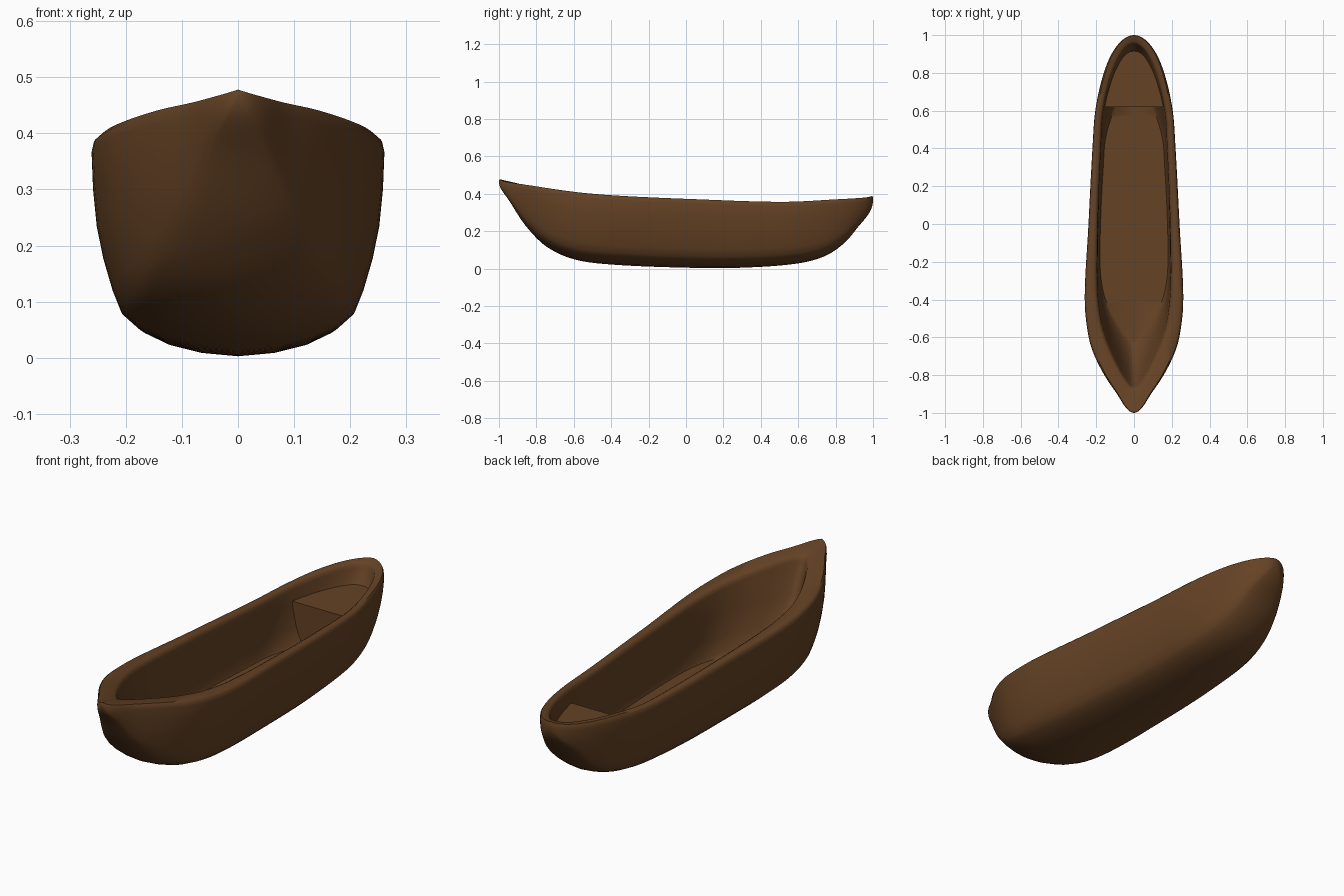
import bpy, bmesh, math

cube = bpy.data.objects.get("Cube")
if cube:
    bpy.data.objects.remove(cube, do_unlink=True)

wood = bpy.data.materials.new("brown_wood")
wood.use_nodes = True
colour = (0.13, 0.055, 0.018, 1)
wood.diffuse_color = colour
wood.node_tree.nodes["Principled BSDF"].inputs["Base Color"].default_value = colour


def angle(y):
    return math.acos(max(-1, min(1, -y)))


def curve(points):
    """Smooth function of y through the points, fitted in angle so ends are round."""
    ts = [angle(p[0]) for p in points]
    vs = [p[1] for p in points]
    n = len(ts)

    def slope(i):
        a, b = max(i - 1, 0), min(i + 1, n - 1)
        return (vs[b] - vs[a]) / (ts[b] - ts[a])

    def value(y):
        t = angle(y)
        i = max(k for k in range(n - 1) if t >= ts[k] or k == 0)
        h = ts[i + 1] - ts[i]
        s = (t - ts[i]) / h
        return ((2*s**3 - 3*s*s + 1) * vs[i] + (s**3 - 2*s*s + s) * h * slope(i)
                + (3*s*s - 2*s**3) * vs[i + 1] + (s**3 - s*s) * h * slope(i + 1))
    return value


# Outer half width, sheer line and keel line along the boat
width = curve([(-1, 0), (-.97, .045), (-.9, .09), (-.8, .157), (-.7, .208), (-.6, .24),
               (-.4, .261), (0, .241), (.4, .22), (.6, .205), (.8, .16), (.92, .107), (1, 0)])
sheer = curve([(-1, .478), (-.85, .447), (-.6, .41), (-.4, .392), (0, .373),
               (.5, .357), (.8, .37), (1, .388)])
keel = curve([(-1, .465), (-.95, .37), (-.85, .22), (-.75, .12), (-.6, .05), (-.4, .022),
              (0, .005), (.3, .005), (.6, .028), (.75, .07), (.85, .14), (.93, .235), (1, .365)])
# Half width of the opening
opening = curve([(-1, 0), (-.97, .035), (-.88, .085), (-.72, .15), (-.6, .18), (-.4, .197),
                 (0, .193), (.4, .178), (.6, .167), (.8, .126), (.93, .076), (1, 0)])

# Outer section as (width share, height share), from keel to rim
SECTION = [(0, 0), (.28, .015), (.52, .05), (.7, .1), (.8, .155), (.86, .25),
           (.92, .38), (.965, .52), (.99, .68), (1, .84)]
FLOOR_Z = .1
SEAT_Z = .29


def remap(y, low, high):
    return low + (high - low) * (y + 1) / 2


def half_section(y):
    """Points from the keel, up the hull, over the rim and down to the floor centre."""
    w, s, k = width(y), sheer(y), keel(y)
    pts = [(w * a, y, k + (s - .025 - k) * b / .84) if s - .025 > k else (w * a, y, k)
           for a, b in SECTION]
    pts += [(w * .985, y, s - .008), (w * .95, y * .997, s)]
    # Inner lip and walls, each level with its own length
    o = opening(y)
    for share, drop, low, high in [(1.06, 0, -.885, .965), (1.01, .006, -.87, .957),
                                   (.985, .022, -.86, .95)]:
        iy = remap(y, low, high)
        pts.append((o * share, iy, sheer(iy) - drop))
    for share, z, low, high in [(.97, .28, -.8, .915), (.955, .18, -.72, .82),
                                (.94, .115, -.65, .74), (.91, FLOOR_Z, -.62, .71),
                                (0, FLOOR_Z, -.62, .71)]:
        pts.append((o * share, remap(y, low, high), z))
    return pts


def finish(name, bm, sharp):
    bmesh.ops.recalc_face_normals(bm, faces=bm.faces)
    mesh = bpy.data.meshes.new(name)
    bm.to_mesh(mesh)
    bm.free()
    obj = bpy.data.objects.new(name, mesh)
    bpy.context.collection.objects.link(obj)
    mesh.materials.append(wood)
    bpy.ops.object.select_all(action='DESELECT')
    obj.select_set(True)
    bpy.context.view_layer.objects.active = obj
    bpy.ops.object.shade_smooth_by_angle(angle=math.radians(sharp))
    return obj


# Hull: loft of mirrored sections with the cavity built in
bm = bmesh.new()
STATIONS = 64
for side in (1, -1):
    rows = [[bm.verts.new((side * x, y, z)) for x, y, z in
             half_section(-math.cos(math.pi * i / STATIONS))] for i in range(STATIONS + 1)]
    for a, b in zip(rows, rows[1:]):
        for j in range(len(a) - 1):
            bm.faces.new((a[j], a[j + 1], b[j + 1], b[j]))
bmesh.ops.remove_doubles(bm, verts=bm.verts, dist=.0004)
bmesh.ops.dissolve_degenerate(bm, edges=bm.edges, dist=.0002)
finish("hull", bm, 50)


def slab(name, outline, offset):
    """Flat outline thickened by an offset."""
    bm = bmesh.new()
    face = bm.faces.new([bm.verts.new(p) for p in outline])
    moved = bmesh.ops.extrude_face_region(bm, geom=[face])["geom"]
    bmesh.ops.translate(bm, vec=offset, verts=[v for v in moved if isinstance(v, bmesh.types.BMVert)])
    return finish(name, bm, 30)


# Stern seat: top board following the walls, and its front panel
front = .62
edge = []
for i in range(13):
    y = front + (.915 - front) * math.sin(math.pi / 2 * i / 12)
    edge.append((opening(remap(y, -1, 1) * 1.09 if y < .9 else 1) * .97 + .012, y))
edge = [(opening(min(1, (y + .8) / (.915 + .8) * 2 - 1)) * .97 + .006, y) for _, y in edge]
outline = [(x, y, SEAT_Z) for x, y in edge] + [(-x, y, SEAT_Z) for x, y in reversed(edge)]
slab("stern_seat", outline, (0, 0, -.02))
top = edge[0][0]
slab("seat_front_panel", [(-top, front, SEAT_Z - .005), (top, front, SEAT_Z - .005),
                          (.15, front, FLOOR_Z - .01), (-.15, front, FLOOR_Z - .01)], (0, .02, 0))
